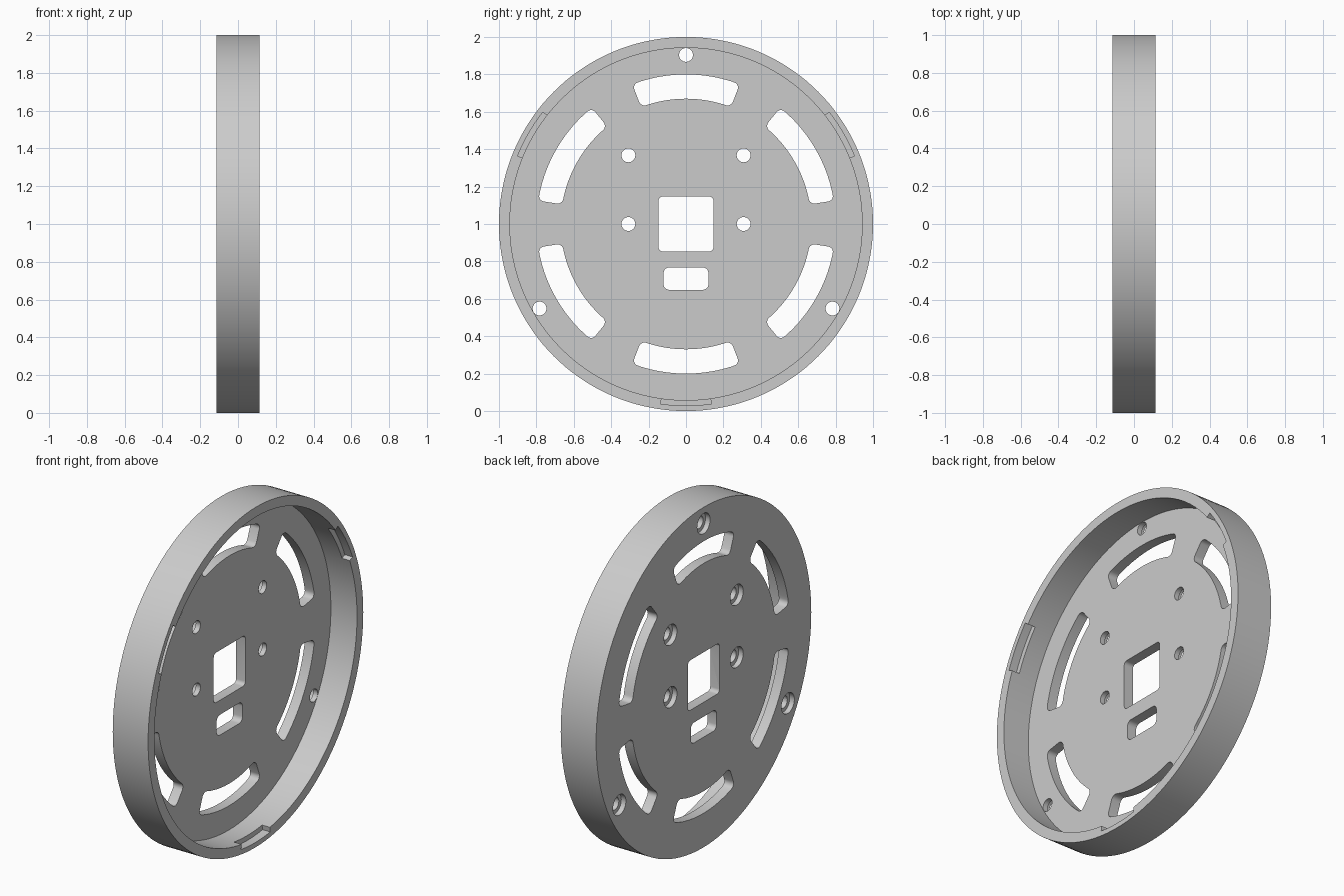
import bpy, bmesh
from math import radians, sin, cos, pi

cube = bpy.data.objects.get("Cube")
if cube:
    bpy.data.objects.remove(cube, do_unlink=True)

BACK, FLOOR, RIM = -0.115, -0.055, 0.115   # x of rear face, plate floor, open rim
FAR = 0.2                                  # cutters reach past the body


def polar(r, deg):
    return r * cos(radians(deg)), 1 + r * sin(radians(deg))


def circle(y, z, r, n=32):
    return [(y + r * cos(2 * pi * i / n), z + r * sin(2 * pi * i / n)) for i in range(n)]


def sector(r0, r1, mid, half, n=12):
    angles = [mid - half + 2 * half * i / n for i in range(n + 1)]
    return [polar(r1, a) for a in angles] + [polar(r0, a) for a in reversed(angles)]


def rect(y, z, w, h):
    return [(y - w, z - h), (y + w, z - h), (y + w, z + h), (y - w, z + h)]


def prism(bm, outline, x0, x1, rounding=0):
    """Extrude a y-z outline along x, optionally rounding its sharp corners."""
    part = bmesh.new()
    face = part.faces.new([part.verts.new((x0, y, z)) for y, z in outline])
    out = bmesh.ops.extrude_face_region(part, geom=[face])["geom"]
    for v in out:
        if isinstance(v, bmesh.types.BMVert):
            v.co.x = x1
    bmesh.ops.recalc_face_normals(part, faces=part.faces)
    if rounding:
        corners = [e for e in part.edges
                   if abs(e.verts[0].co.x - e.verts[1].co.x) > 0.01
                   and e.calc_face_angle() > 0.8]
        bmesh.ops.bevel(part, geom=corners, offset=rounding, segments=5,
                        profile=0.5, affect='EDGES')
    mesh = bpy.data.meshes.new("part")
    part.to_mesh(mesh)
    part.free()
    bm.from_mesh(mesh)
    bpy.data.meshes.remove(mesh)


def make_object(name, bm):
    mesh = bpy.data.meshes.new(name)
    bm.to_mesh(mesh)
    bm.free()
    obj = bpy.data.objects.new(name, mesh)
    bpy.context.collection.objects.link(obj)
    return obj


def cut(body, bm):
    cutter = make_object("cutter", bm)
    cutter.hide_render = True
    mod = body.modifiers.new("cut", 'BOOLEAN')
    mod.operation, mod.solver, mod.object = 'DIFFERENCE', 'EXACT', cutter
    bpy.context.view_layer.objects.active = body
    bpy.ops.object.modifier_apply(modifier=mod.name)
    bpy.data.objects.remove(cutter, do_unlink=True)


# Solid disc
bm = bmesh.new()
prism(bm, circle(0, 1, 1, 144), BACK, RIM)
cover = make_object("round_cover", bm)

# Hollow inside, leaving the plate and rim wall
bm = bmesh.new()
prism(bm, circle(0, 1, 0.942, 144), FLOOR, FAR)
cut(cover, bm)

# Openings through the plate: slots, screw holes, central windows
screws = [polar(0.904, a) for a in (90, 210, 330)]
screws += [(y, z) for y in (-0.308, 0.308) for z in (1.0, 1.367)]
bm = bmesh.new()
for k in range(6):
    prism(bm, sector(0.67, 0.8, 30 + 60 * k, 21), -FAR, 0, 0.03)
for y, z in screws:
    prism(bm, circle(y, z, 0.037), -FAR, -0.02)
prism(bm, rect(0, 1, 0.147, 0.147), -FAR, 0, 0.022)
prism(bm, rect(0, 0.708, 0.12, 0.06), -FAR, 0, 0.03)
cut(cover, bm)

# Screw head recesses in the rear and notches in the rim
bm = bmesh.new()
for y, z in screws:
    prism(bm, circle(y, z, 0.06), -FAR, BACK + 0.03)
for a in (30, 150, 270):
    prism(bm, sector(0.9, 0.971, a, 8), RIM - 0.05, FAR)
cut(cover, bm)

# Single grey finish
grey = bpy.data.materials.new("plain_grey")
grey.use_nodes = True
colour = (0.6, 0.6, 0.6, 1)
grey.diffuse_color = colour
grey.node_tree.nodes["Principled BSDF"].inputs["Base Color"].default_value = colour
cover.data.materials.clear()
cover.data.materials.append(grey)
for p in cover.data.polygons:
    p.material_index = 0

bpy.ops.object.select_all(action='DESELECT')
cover.select_set(True)
bpy.context.view_layer.objects.active = cover
bpy.ops.object.shade_smooth_by_angle(angle=radians(30))
